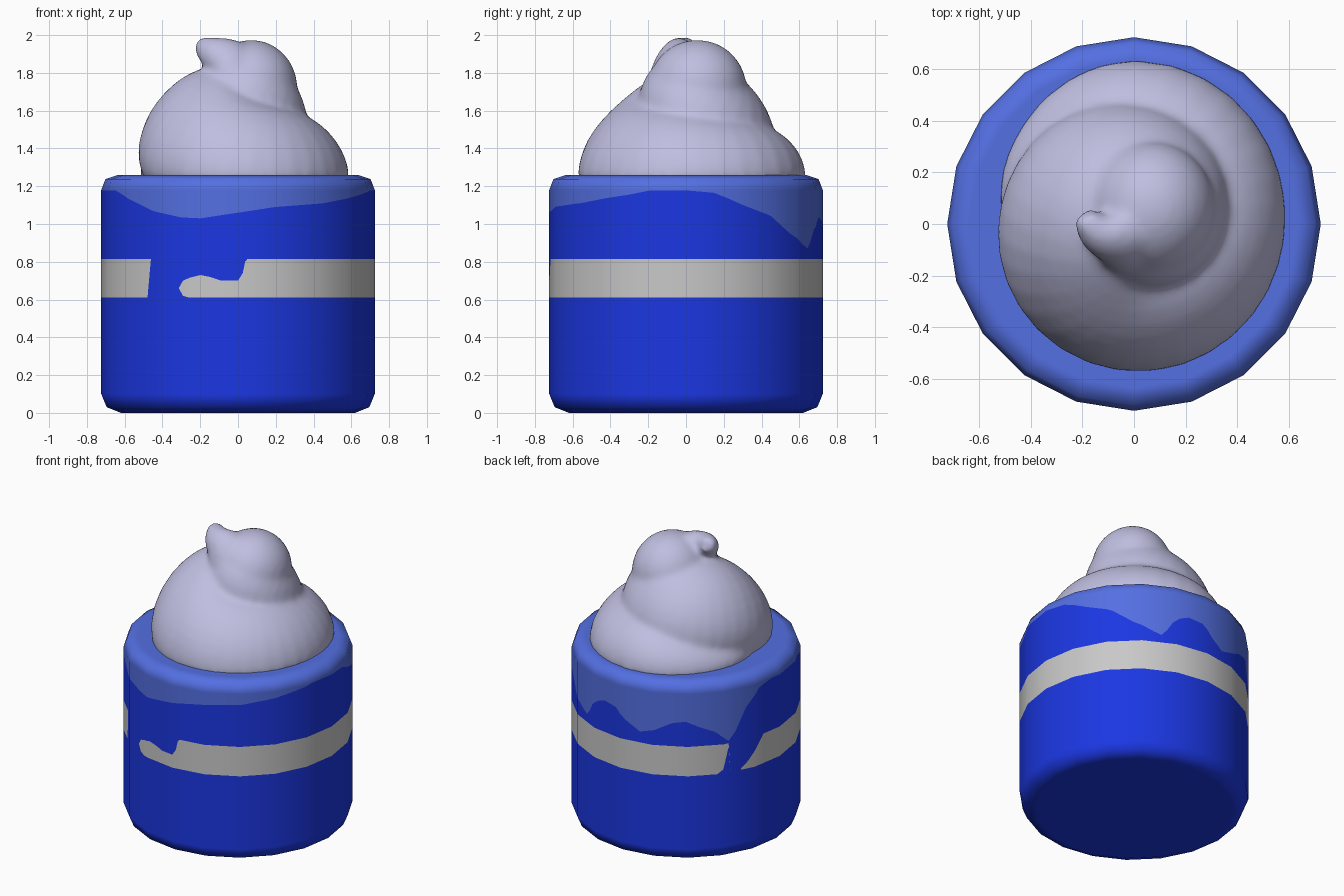
import bpy, bmesh, math
from mathutils import Vector, Matrix

if "Cube" in bpy.data.objects:
    bpy.data.objects.remove(bpy.data.objects["Cube"])


def material(name, rgb):
    m = bpy.data.materials.new(name)
    m.diffuse_color = (*rgb, 1)
    m.use_nodes = True
    m.node_tree.nodes["Principled BSDF"].inputs["Base Color"].default_value = m.diffuse_color
    return m


BLUE = material("deep_blue", (0.011, 0.038, 0.76))
GLAZE = material("light_blue", (0.088, 0.16, 0.76))
GREY = material("stripe_grey", (0.58, 0.58, 0.58))
CREAM = material("pale_lilac", (0.52, 0.52, 0.75))


def add_object(name, bm, mats):
    me = bpy.data.meshes.new(name)
    bm.to_mesh(me)
    bm.free()
    for m in mats:
        me.materials.append(m)
    ob = bpy.data.objects.new(name, me)
    bpy.context.collection.objects.link(ob)
    return ob


def lookup(table, a):
    """Linear interpolation in a list of (angle, height)."""
    for (a0, z0), (a1, z1) in zip(table, table[1:]):
        if a0 <= a <= a1:
            return z0 + (z1 - z0) * (a - a0) / (a1 - a0)
    return table[-1][1]


# Lower edge of the glaze, by angle in degrees from +x
DRIP = [(0, 1.178), (12, 1.165), (25, 1.10), (39, 1.04), (50, .95), (60, .89), (64, .87),
        (67, .91), (70, .97), (74, 1.01), (79, 1.035), (87, 1.02), (93, .95), (101, .89),
        (109, .92), (118, .975), (125, .99), (132, .946), (140, .905), (147, .83),
        (151, .89), (157, 1.04), (165, 1.15), (174, 1.178), (205, 1.178), (213, 1.15),
        (231, 1.07), (245, 1.035), (254, 1.03), (270, 1.06), (286, 1.09), (309, 1.11),
        (326, 1.14), (335, 1.155), (345, 1.178), (360, 1.178)]
# Lower and upper edges of the broken stripe
LOW = [(0, .61), (141, .61), (144, .64), (147, .79), (148, .61), (228, .61), (230, .81),
       (231, .66), (244, .66), (246, .62), (249, .61), (360, .61)]
HIGH = [(0, .815), (147, .815), (148, .611), (153, .611), (158, .66), (168, .815),
        (230, .815), (231, .661), (244, .661), (246, .70), (249, .715), (254, .73),
        (258, .72), (263, .70), (270, .70), (272, .74), (273, .80), (274, .815),
        (360, .815)]

# Cup: 20-sided body with bevelled rims, cut along the stripe and glaze edges
bm = bmesh.new()
normals, rings = [], []
rows = [(.62, 0, -1), (.695, .03, -.7), (.724, .10, 0), (.724, LOW, 0), (.724, HIGH, 0),
        (.724, DRIP, 0), (.724, 1.18, 0), (.702, 1.238, .7), (.635, 1.26, 1)]
for r, z, nz in rows:
    ring = []
    for a in range(360):
        t = math.radians(a)
        rr = r * math.cos(math.radians(9)) / math.cos(math.radians(a % 18 - 9))
        h = lookup(z, a) if isinstance(z, list) else z
        ring.append(bm.verts.new((rr * math.cos(t), rr * math.sin(t), h)))
        s = math.sqrt(1 - nz * nz)
        normals.append((s * math.cos(t), s * math.sin(t), nz))
    rings.append(ring)
for i, mat in enumerate([0, 0, 0, 2, 0, 1, 1, 1]):
    for a in range(360):
        b = (a + 1) % 360
        quad = [rings[i][a], rings[i][b], rings[i + 1][b], rings[i + 1][a]]
        f = bm.faces.new(quad)
        gap = quad[3].co.z - quad[0].co.z + quad[2].co.z - quad[1].co.z
        f.material_index = 0 if mat == 2 and gap < .012 else mat
        f.smooth = True
bm.faces.new(rings[0][::-1])
bm.faces.new(rings[-1]).material_index = 1
cup = add_object("cup", bm, [BLUE, GLAZE, GREY])
cup.data.normals_split_custom_set_from_vertices(normals)

# Cream swirl path: (turns clockwise from the left, path radius, height, tube radius)
SWIRL = [(0, .45, 1.29, .06), (.1, .46, 1.29, .11), (.25, .455, 1.32, .18),
         (.5, .34, 1.33, .25), (.75, .275, 1.36, .30), (1, .22, 1.50, .305),
         (1.25, .18, 1.55, .285), (1.5, .10, 1.70, .23), (1.75, .045, 1.79, .16),
         (1.9, .08, 1.87, .118), (1.97, .145, 1.915, .08), (2.03, .195, 1.95, .045)]
LEAN = .35  # the tube section leans up towards the middle


def spline(p, q, u, i):
    """Hermite blend between neighbouring swirl points."""
    n = len(SWIRL) - 1
    a, b = SWIRL[max(p - 1, 0)], SWIRL[min(q + 1, n)]
    P, Q = SWIRL[p], SWIRL[q]
    d = Q[0] - P[0]
    m0 = (Q[i] - a[i]) / (Q[0] - a[0]) * d
    m1 = (b[i] - P[i]) / (b[0] - P[0]) * d
    return ((2*u**3 - 3*u*u + 1) * P[i] + (u**3 - 2*u*u + u) * m0
            + (3*u*u - 2*u**3) * Q[i] + (u**3 - u*u) * m1)


path = []
for k in range(len(SWIRL) - 1):
    for j in range(9 if k == len(SWIRL) - 2 else 8):
        u = j / 8
        t = SWIRL[k][0] * (1 - u) + SWIRL[k + 1][0] * u
        ang = math.pi - 2 * math.pi * t
        rc, z, rt = (spline(k, k + 1, u, i) for i in (1, 2, 3))
        path.append((Vector((rc * math.cos(ang), rc * math.sin(ang), z)), rt))

# Cream swirl: tapered tube, flat underneath, fused into one soft skin
bm = bmesh.new()
tube = []
for k, (c, rt) in enumerate(path):
    tan = (path[min(k + 1, len(path) - 1)][0] - path[max(k - 1, 0)][0]).normalized()
    side = tan.cross(Vector((0, 0, 1))).normalized()
    up = side.cross(tan)
    lean = LEAN * min(1, max(0, (len(path) - 1 - k) / 24))
    ring = []
    for s in range(32):
        w = 2 * math.pi * s / 32
        co = c + rt * (side * math.cos(w) + up * (math.sin(w) + lean * math.cos(w)))
        co.z = max(co.z, 1.225)
        ring.append(bm.verts.new(co))
    tube.append(ring)
for A, B in zip(tube, tube[1:]):
    for s in range(32):
        n = (s + 1) % 32
        bm.faces.new([A[s], A[n], B[n], B[s]])
bm.faces.new(tube[0][::-1])
bm.faces.new(tube[-1])
# Core that closes the middle of the swirl, and the dome under its tip
core = bmesh.ops.create_cone(bm, cap_ends=True, segments=24, radius1=.35, radius2=.12,
                             depth=.4)
bmesh.ops.translate(bm, verts=core["verts"], vec=(0, 0, 1.43))
bmesh.ops.create_uvsphere(bm, u_segments=32, v_segments=20, radius=1,
                          matrix=Matrix.Translation((.07, .06, 1.72))
                          @ Matrix.Diagonal((.245, .26, .255, 1)))
bmesh.ops.recalc_face_normals(bm, faces=bm.faces)
cream = add_object("cream_swirl", bm, [CREAM])
rem = cream.modifiers.new("fuse", 'REMESH')
rem.mode = 'VOXEL'
rem.voxel_size = .018
rem.use_smooth_shade = True
sm = cream.modifiers.new("soften", 'SMOOTH')
sm.factor = .5
sm.iterations = 12
